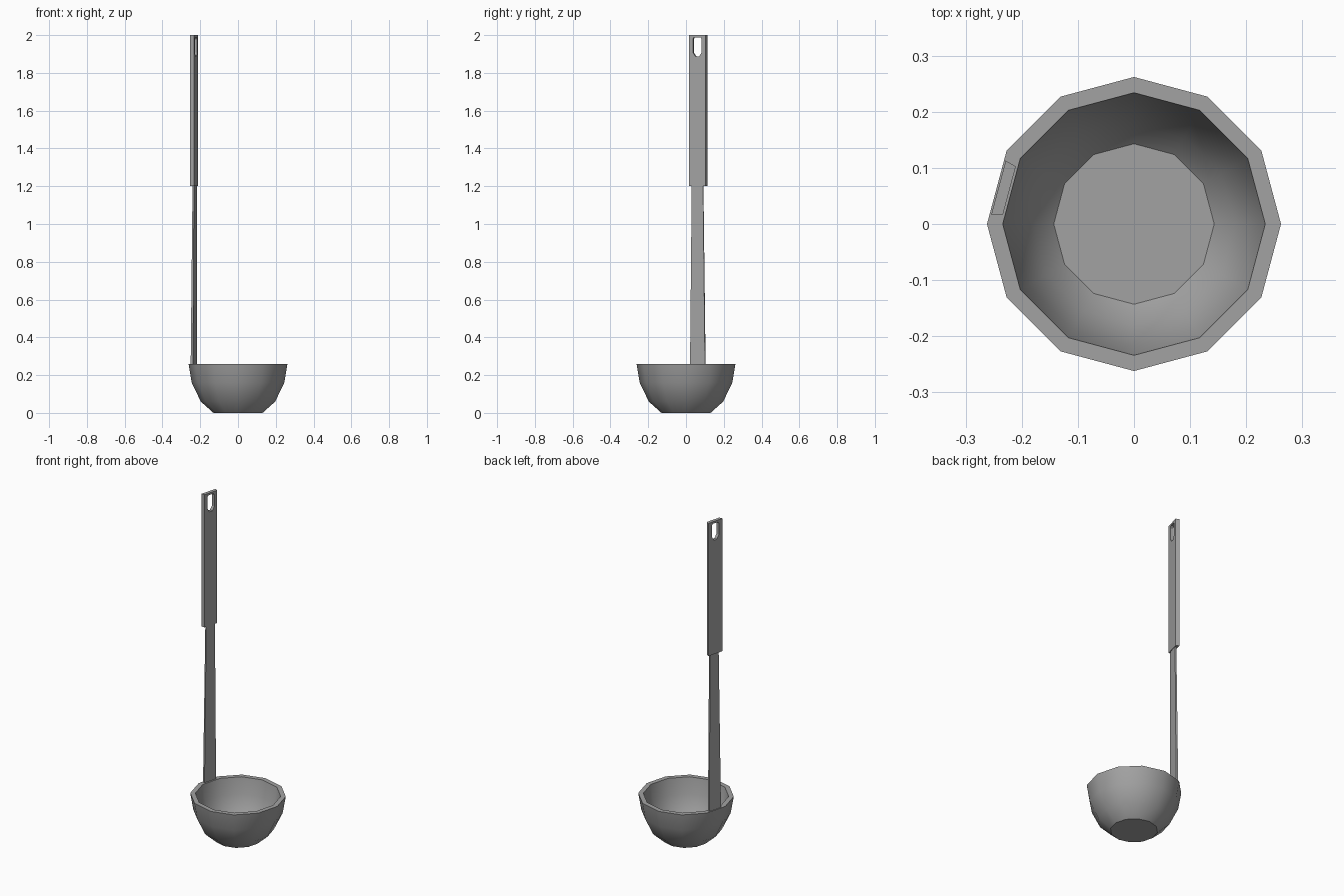
import bpy, bmesh, math
from mathutils import Vector

old = bpy.data.objects.get("Cube")
if old:
    bpy.data.objects.remove(old, do_unlink=True)

# Single metal colour
steel = bpy.data.materials.new("steel_grey")
steel.use_nodes = True
grey = (0.36, 0.36, 0.36, 1)
steel.diffuse_color = grey
steel.node_tree.nodes["Principled BSDF"].inputs["Base Color"].default_value = grey

SIDES = 12
RADIAL = Vector((-math.cos(math.radians(15)), math.sin(math.radians(15)), 0))
TANGENT = Vector((math.sin(math.radians(15)), math.cos(math.radians(15)), 0))


def finish(bm, name, smooth=False):
    bmesh.ops.recalc_face_normals(bm, faces=bm.faces)
    mesh = bpy.data.meshes.new(name)
    bm.to_mesh(mesh)
    bm.free()
    mesh.materials.append(steel)
    obj = bpy.data.objects.new(name, mesh)
    bpy.context.collection.objects.link(obj)
    if smooth:
        bpy.ops.object.select_all(action='DESELECT')
        obj.select_set(True)
        bpy.context.view_layer.objects.active = obj
        bpy.ops.object.shade_smooth_by_angle(angle=math.radians(40))
    return obj


def spot(bm, r, t, z):
    """Vertex at radial distance r, sideways offset t and height z."""
    return bm.verts.new(RADIAL * r + TANGENT * t + Vector((0, 0, z)))


def bridge(bm, a, b):
    for i in range(len(a)):
        j = (i + 1) % len(a)
        bm.faces.new((a[i], a[j], b[j], b[i]))


# Bowl: outer wall, flat rim, inner wall and floor
profile = [(0.13, 0), (0.197, 0.06), (0.245, 0.16), (0.262, 0.26),
           (0.234, 0.26), (0.218, 0.165), (0.18, 0.068), (0.143, 0.03)]
bm = bmesh.new()
rings = []
for r, z in profile:
    angles = [math.tau * i / SIDES for i in range(SIDES)]
    rings.append([bm.verts.new((r * math.cos(a), r * math.sin(a), z)) for a in angles])
for a, b in zip(rings, rings[1:]):
    bridge(bm, a, b)
bm.faces.new(rings[0])
bm.faces.new(rings[-1])
finish(bm, "bowl", smooth=True)

# Stem: thin tapered strip rising from the rim
bm = bmesh.new()
loops = []
for r, thick, half, z in [(0.242, 0.013, 0.041, 0.255), (0.237, 0.008, 0.031, 1.2)]:
    loops.append([spot(bm, r + s * thick / 2, t * half, z)
                  for s, t in [(-1, -1), (1, -1), (1, 1), (-1, 1)]])
bridge(bm, *loops)
for loop in loops:
    bm.faces.new(loop)
finish(bm, "stem")

# Grip: flat bar with a hanging slot, slightly wider on its outer face
edge = [(1, 1.2), (1, 1.91), (1, 1.98), (1, 2)]
slot = [(0.009, 1.886), (0.024, 1.908), (0.024, 1.98), (0.018, 1.988)]
bm = bmesh.new()
sheets = []
for r, half in [(0.23, 0.0445), (0.25, 0.05)]:
    pair = []
    for shape, scale in [(edge, half), (slot, 1)]:
        full = shape + [(-t, z) for t, z in reversed(shape)]
        pair.append([spot(bm, r, t * scale, z) for t, z in full])
    bridge(bm, *pair)
    sheets.append(pair)
for inner, outer in zip(*sheets):
    bridge(bm, inner, outer)
finish(bm, "grip")
